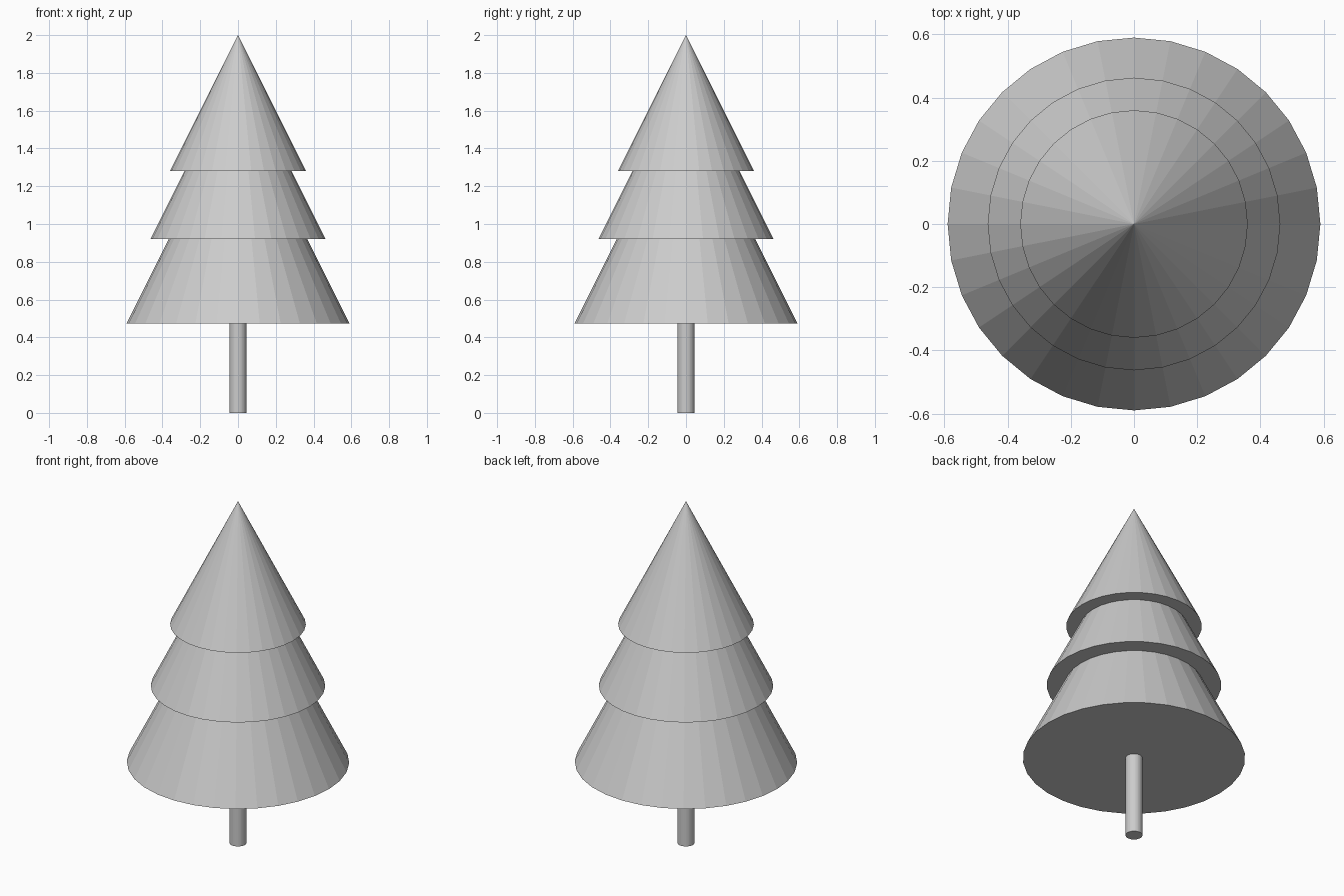
import bpy

if "Cube" in bpy.data.objects:
    bpy.data.objects.remove(bpy.data.objects["Cube"])

SIDES = 32


def finish(name):
    obj = bpy.context.object
    obj.name = name
    obj.data.name = name
    return obj


# Trunk, its top just meeting the lowest tier
TRUNK_TOP = 0.48
bpy.ops.mesh.primitive_cylinder_add(vertices=SIDES, radius=0.045, depth=TRUNK_TOP,
                                    location=(0, 0, TRUNK_TOP / 2))
finish("trunk")

# Three overlapping cones of foliage: name, base radius, base height, tip height
TIERS = [
    ("lower_foliage", 0.59, 0.473, 1.653),
    ("middle_foliage", 0.463, 0.92, 1.848),
    ("upper_foliage", 0.36, 1.28, 2.0),
]
for name, radius, base, tip in TIERS:
    bpy.ops.mesh.primitive_cone_add(vertices=SIDES, radius1=radius, radius2=0,
                                    depth=tip - base,
                                    location=(0, 0, (base + tip) / 2))
    finish(name)
